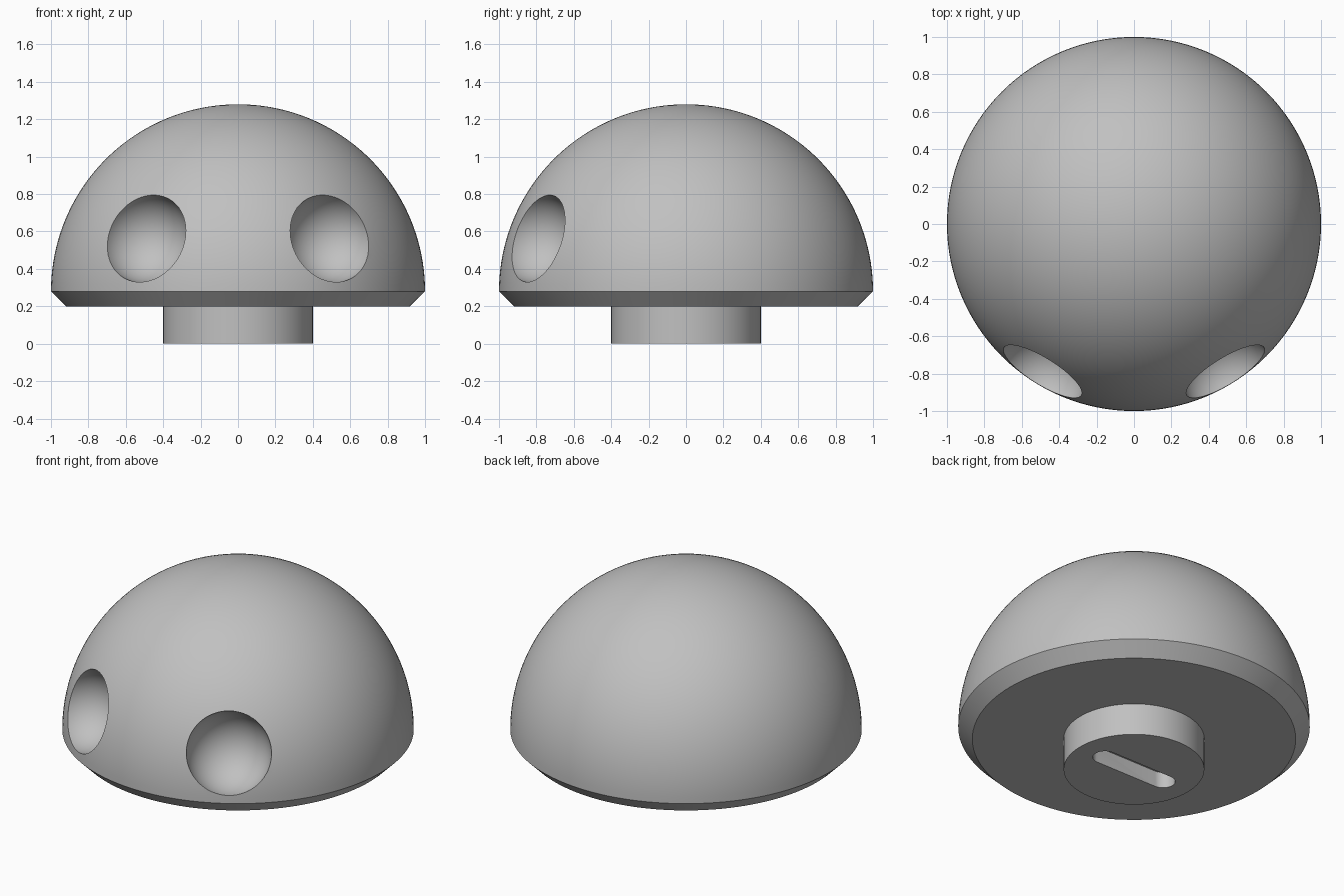
import bpy
import bmesh
from math import cos, sin, pi, radians
from mathutils import Vector, Matrix

default = bpy.data.objects.get("Cube")
if default:
    bpy.data.objects.remove(default, do_unlink=True)

# Single plain colour
GREY = (0.53, 0.53, 0.53, 1.0)
grey = bpy.data.materials.new("plain grey")
grey.use_nodes = True
grey.diffuse_color = GREY
grey.node_tree.nodes["Principled BSDF"].inputs["Base Color"].default_value = GREY

BASE_Z = 0.28          # equator of the dome
SOCKET_RADIUS = 0.245
SLOT_REACH, SLOT_RADIUS, SLOT_DEPTH = 0.215, 0.07, 0.1


def to_object(name, bm):
    bmesh.ops.recalc_face_normals(bm, faces=bm.faces)
    mesh = bpy.data.meshes.new(name)
    bm.to_mesh(mesh)
    bm.free()
    mesh.materials.append(grey)
    obj = bpy.data.objects.new(name, mesh)
    bpy.context.collection.objects.link(obj)
    return obj


def lathe(name, profile, steps=128):
    """Turn a (radius, height) profile around the z axis."""
    bm = bmesh.new()
    verts = [bm.verts.new((r, 0, z)) for r, z in profile]
    edges = [bm.edges.new(pair) for pair in zip(verts, verts[1:])]
    bmesh.ops.spin(bm, geom=verts + edges, cent=(0, 0, 0), axis=(0, 0, 1),
                   angle=2 * pi, steps=steps)
    bmesh.ops.remove_doubles(bm, verts=bm.verts, dist=1e-5)
    return to_object(name, bm)


def carve(target, cutter):
    cutter.hide_render = True
    bpy.context.view_layer.objects.active = target
    mod = target.modifiers.new("carve", "BOOLEAN")
    mod.operation, mod.solver, mod.object = "DIFFERENCE", "EXACT", cutter
    bpy.ops.object.modifier_apply(modifier=mod.name)
    bpy.data.objects.remove(cutter, do_unlink=True)


# Domed head with bevelled lower rim and round neck, turned in one piece
ARC = 40
profile = [(0, 0), (0.4, 0), (0.4, 0.2), (0.92, 0.2)]
profile += [(cos(a), BASE_Z + sin(a)) for a in (i * pi / 2 / ARC for i in range(ARC))]
profile.append((0, BASE_Z + 1))
head = lathe("domed_head", profile)

# Round eye sockets, centred on the dome surface
for side in (-1, 1):
    aim = Vector((side * 0.504, -0.813, 0.291)).normalized()
    bm = bmesh.new()
    turn = aim.to_track_quat("Z", "Y").to_matrix().to_4x4()
    place = Matrix.Translation(aim + Vector((0, 0, BASE_Z))) @ turn
    bmesh.ops.create_uvsphere(bm, u_segments=64, v_segments=32,
                              radius=SOCKET_RADIUS, matrix=place)
    carve(head, to_object("eye_socket_cutter", bm))

# Round-ended slot under the neck
bm = bmesh.new()
outline = []
for end, start in ((1, -90), (-1, 90)):
    for i in range(17):
        a = radians(start + i * 180 / 16)
        outline.append(bm.verts.new((end * SLOT_REACH + SLOT_RADIUS * cos(a),
                                     SLOT_RADIUS * sin(a), -0.1)))
face = bm.faces.new(outline)
top = bmesh.ops.extrude_face_region(bm, geom=[face])["geom"]
bmesh.ops.translate(bm, vec=(0, 0, 0.1 + SLOT_DEPTH),
                    verts=[v for v in top if isinstance(v, bmesh.types.BMVert)])
carve(head, to_object("neck_slot_cutter", bm))

# Smooth shading with crisp rims
bpy.ops.object.select_all(action="DESELECT")
head.select_set(True)
bpy.context.view_layer.objects.active = head
bpy.ops.object.shade_smooth_by_angle(angle=radians(30))
